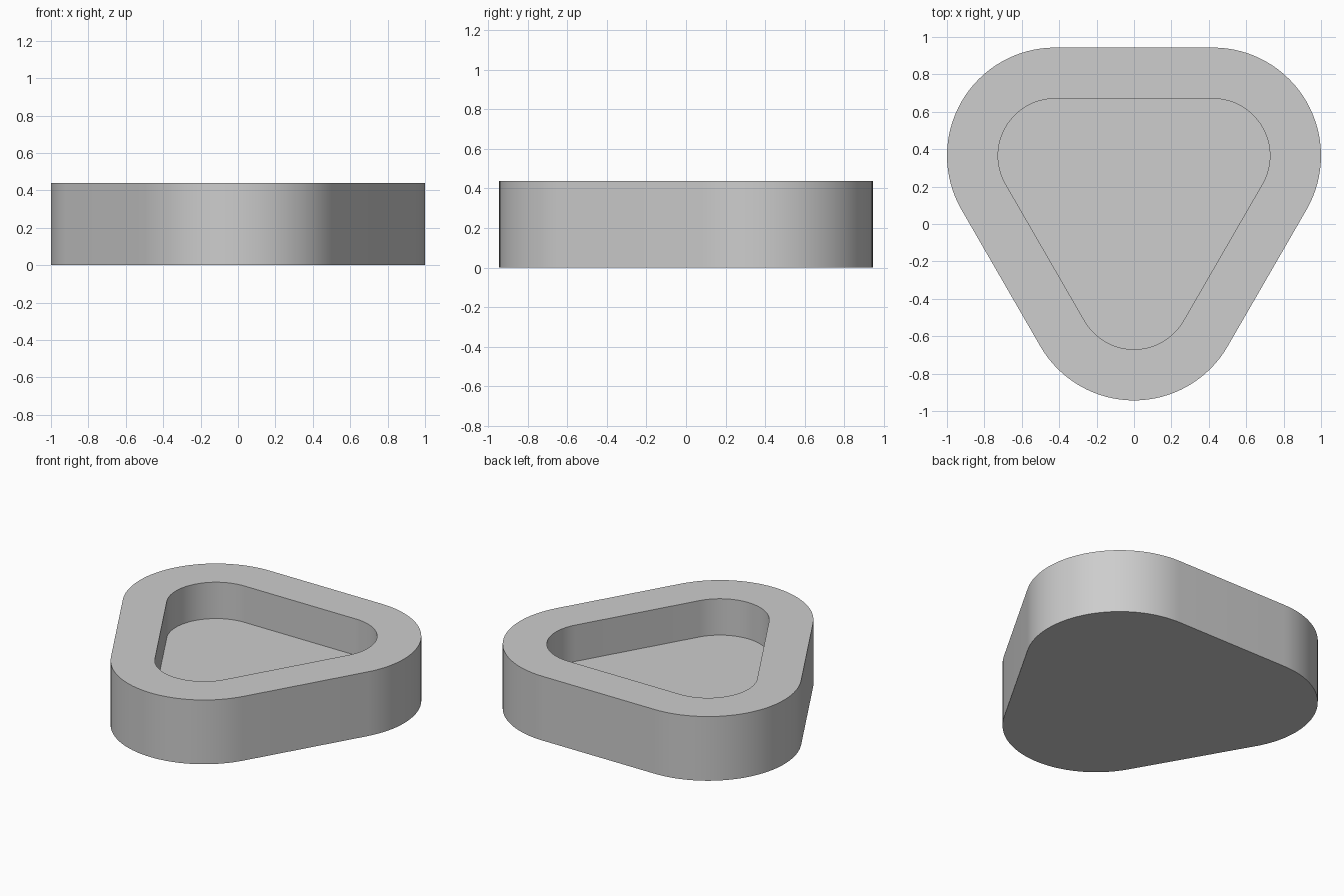
import bpy, bmesh, math

cube = bpy.data.objects.get("Cube")
if cube:
    bpy.data.objects.remove(cube, do_unlink=True)

HEIGHT, FLOOR = 0.438, 0.19
CENTRE_DIST = 0.487          # middle to each corner arc centre
OUTER_R, INNER_R = 0.578, 0.305
# Shift that centres the front-to-back extent on y = 0
Y_SHIFT = CENTRE_DIST / 4
STEPS = 32                   # segments per corner arc

grey = bpy.data.materials.new("grey")
grey.use_nodes = True
colour = (0.61, 0.61, 0.61, 1)
grey.diffuse_color = colour
grey.node_tree.nodes["Principled BSDF"].inputs["Base Color"].default_value = colour


def rounded_triangle(bm, radius, z):
    """Loop of vertices around three rounded corners, one pointing forward."""
    loop = []
    for corner in range(3):
        mid = math.radians(-90 + 120 * corner)
        cx = CENTRE_DIST * math.cos(mid)
        cy = CENTRE_DIST * math.sin(mid) + Y_SHIFT
        for i in range(STEPS + 1):
            a = mid + math.radians(120) * (i / STEPS - 0.5)
            loop.append(bm.verts.new((cx + radius * math.cos(a),
                                      cy + radius * math.sin(a), z)))
    return loop


def bridge(bm, a, b):
    for i in range(len(a)):
        j = (i + 1) % len(a)
        bm.faces.new((a[i], a[j], b[j], b[i]))


# Tray: underside, outer wall, flat rim, pocket wall, pocket floor
bm = bmesh.new()
loops = [rounded_triangle(bm, r, z) for r, z in
         ((OUTER_R, 0), (OUTER_R, HEIGHT), (INNER_R, HEIGHT), (INNER_R, FLOOR))]
for low, high in zip(loops, loops[1:]):
    bridge(bm, low, high)
bm.faces.new(loops[0][::-1])
bm.faces.new(loops[-1])
bmesh.ops.recalc_face_normals(bm, faces=bm.faces)

mesh = bpy.data.meshes.new("rounded_triangle_tray")
bm.to_mesh(mesh)
bm.free()
mesh.materials.append(grey)
tray = bpy.data.objects.new("rounded_triangle_tray", mesh)
bpy.context.collection.objects.link(tray)

# Smooth round walls, sharp rims
bpy.ops.object.select_all(action="DESELECT")
tray.select_set(True)
bpy.context.view_layer.objects.active = tray
bpy.ops.object.shade_smooth_by_angle(angle=math.radians(30))
